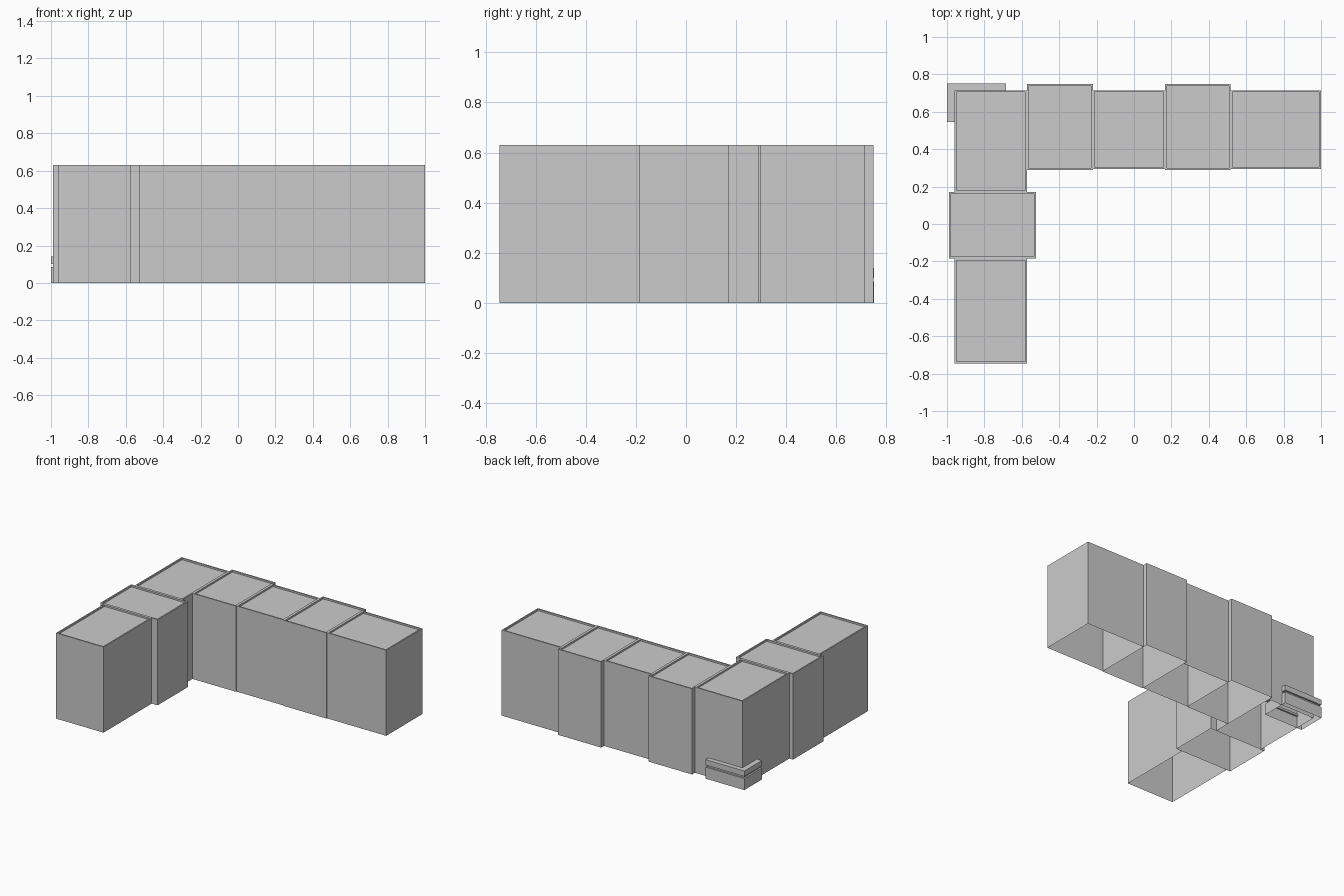
import bpy
import bmesh

cube = bpy.data.objects.get("Cube")
if cube:
    bpy.data.objects.remove(cube, do_unlink=True)

# Single plain colour
grey = bpy.data.materials.new("plain_grey")
grey.use_nodes = True
colour = (0.6, 0.6, 0.6, 1)
grey.diffuse_color = colour
grey.node_tree.nodes["Principled BSDF"].inputs["Base Color"].default_value = colour


def stacked_shell(name, x0, x1, y0, y1, profile):
    """Rectangular shell, open below, following (inset, height) steps and capped at the end."""
    bm = bmesh.new()
    rings = []
    for inset, z in profile:
        a, b, c, d = x0 + inset, x1 - inset, y0 + inset, y1 - inset
        rings.append([bm.verts.new((x, y, z))
                      for x, y in ((a, c), (b, c), (b, d), (a, d))])
    for low, high in zip(rings, rings[1:]):
        for i in range(4):
            j = (i + 1) % 4
            bm.faces.new((low[i], low[j], high[j], high[i]))
    bm.faces.new(rings[-1])
    mesh = bpy.data.meshes.new(name)
    bm.to_mesh(mesh)
    bm.free()
    mesh.materials.append(grey)
    obj = bpy.data.objects.new(name, mesh)
    bpy.context.collection.objects.link(obj)
    return obj


HEIGHT = 0.63
RIM = 0.01

# Walls rise to a thin parapet around a slightly sunken flat roof
building = [(0, 0), (0, HEIGHT), (RIM, HEIGHT), (RIM, HEIGHT - 0.012)]

blocks = {
    "front_wing_end": (-0.96, -0.573, -0.745, -0.185),
    "front_wing_bay": (-0.99, -0.525, -0.185, 0.17),
    "corner_block": (-0.96, -0.573, 0.17, 0.715),
    "long_wing_inner_bay": (-0.573, -0.22, 0.29, 0.748),
    "long_wing_middle": (-0.22, 0.167, 0.295, 0.715),
    "long_wing_outer_bay": (0.167, 0.517, 0.29, 0.748),
    "long_wing_end": (0.517, 1.0, 0.295, 0.715),
}
for name, bounds in blocks.items():
    stacked_shell(name, *bounds, building)

# Low corner plinth with a shallow groove under its coping
plinth = [(0, 0), (0, 0.085), (0.012, 0.085), (0.012, 0.1), (0, 0.1), (0, 0.14)]
stacked_shell("corner_plinth", -1.0, -0.685, 0.545, 0.75, plinth)
